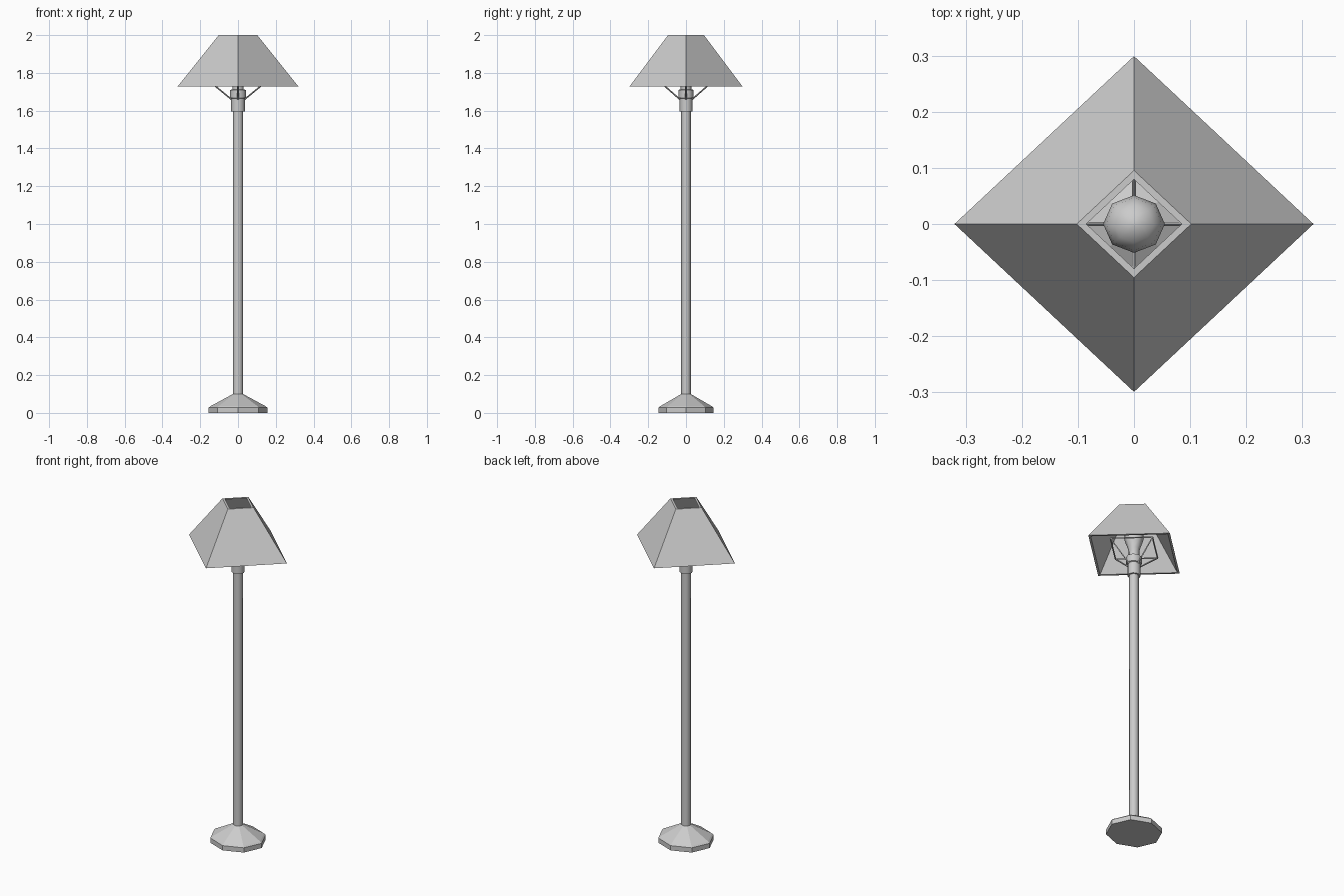
import bpy, bmesh, math
from mathutils import Vector

if "Cube" in bpy.data.objects:
    bpy.data.objects.remove(bpy.data.objects["Cube"])

SQUASH = 0.935  # plan depth is slightly less than width


def finish(name, bm, smooth=False):
    bmesh.ops.remove_doubles(bm, verts=bm.verts, dist=1e-5)
    bmesh.ops.recalc_face_normals(bm, faces=bm.faces)
    me = bpy.data.meshes.new(name)
    bm.to_mesh(me)
    bm.free()
    ob = bpy.data.objects.new(name, me)
    bpy.context.collection.objects.link(ob)
    if smooth:
        bpy.ops.object.select_all(action='DESELECT')
        ob.select_set(True)
        bpy.context.view_layer.objects.active = ob
        bpy.ops.object.shade_smooth_by_angle(angle=math.radians(50))
    return ob


def lathe(name, profile, sides=8, closed=False, smooth=False):
    """Revolve (radius, height) points around z."""
    bm = bmesh.new()
    rings = []
    for r, z in profile:
        rings.append([bm.verts.new((r * math.cos(2 * math.pi * i / sides),
                                    SQUASH * r * math.sin(2 * math.pi * i / sides), z))
                      for i in range(sides)])
    pairs = list(zip(rings, rings[1:]))
    if closed:
        pairs.append((rings[-1], rings[0]))
    for a, b in pairs:
        for i in range(sides):
            j = (i + 1) % sides
            bm.faces.new((a[i], a[j], b[j], b[i]))
    if not closed:
        bm.faces.new(rings[0])
        bm.faces.new(rings[-1])
    return finish(name, bm, smooth)


def rod(bm, a, b, r=0.004):
    """Thin four-sided wire between two points."""
    a, b = Vector(a), Vector(b)
    d = b - a
    m = d.to_track_quat('Z', 'Y').to_matrix().to_4x4()
    m.translation = (a + b) / 2
    bmesh.ops.create_cone(bm, cap_ends=True, segments=4, radius1=r, radius2=r,
                          depth=d.length, matrix=m)


# foot, pole and socket
lathe("base", [(0.155, 0), (0.155, 0.028), (0.145, 0.036), (0.027, 0.10)])
lathe("pole", [(0.027, 0.095), (0.027, 1.60)], smooth=True)
lathe("socket", [(0.037, 1.595), (0.037, 1.665), (0.043, 1.668),
                 (0.043, 1.71), (0.030, 1.712), (0.030, 1.735)], smooth=True)

# bulb with flared neck and rounded top
dome = [(0.055 * math.cos(math.radians(t)), 1.83 + 0.055 * math.sin(math.radians(t)))
        for t in (-25, 0, 25, 50, 75, 88)]
lathe("bulb", [(0.028, 1.73), (0.033, 1.76)] + dome, smooth=True)

# open four-sided shade with wall thickness
lathe("shade", [(0.32, 1.728), (0.102, 2.0), (0.085, 2.0), (0.303, 1.728)],
      sides=4, closed=True)

# wire carrier: four arms and a square ring
bm = bmesh.new()
corners = []
for i in range(4):
    c, s = math.cos(i * math.pi / 2), math.sin(i * math.pi / 2) * SQUASH
    corners.append((0.165 * c, 0.165 * s, 1.767))
    rod(bm, (0.035 * c, 0.035 * s, 1.66), corners[-1])
for i in range(4):
    rod(bm, corners[i], corners[(i + 1) % 4])
finish("shade_carrier", bm)
